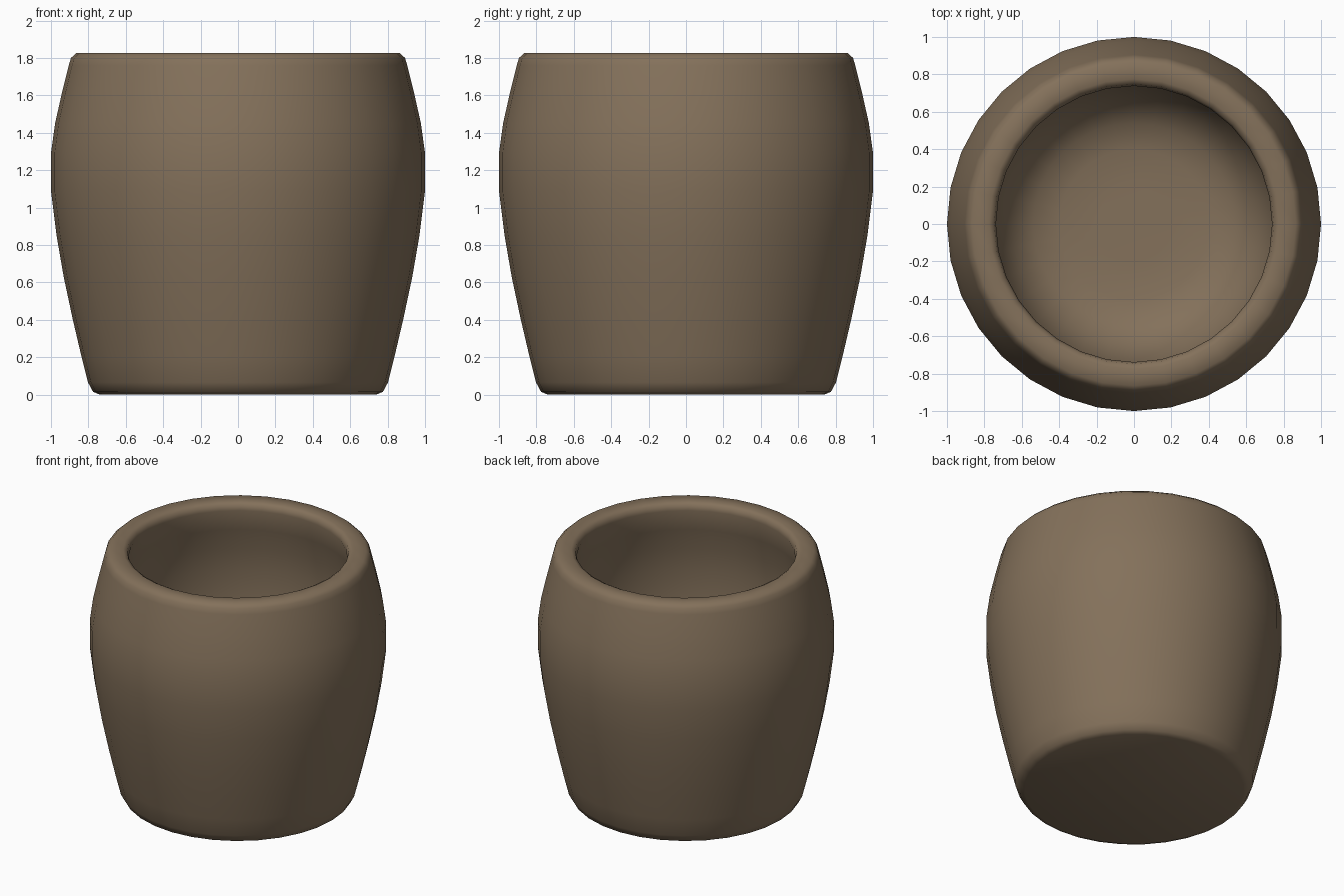
import bpy, bmesh, math

if "Cube" in bpy.data.objects:
    bpy.data.objects.remove(bpy.data.objects["Cube"])

SIDES = 32

clay = bpy.data.materials.new("brown clay")
clay.diffuse_color = (0.23, 0.165, 0.104, 1)
clay.use_nodes = True
clay.node_tree.nodes["Principled BSDF"].inputs["Base Color"].default_value = clay.diffuse_color

# (radius, height) from the base, up the outside, over the rim, down inside
profile = [
    (0.74, 0.0), (0.775, 0.015), (0.802, 0.065), (0.836, 0.20), (0.883, 0.40),
    (0.932, 0.63), (0.97, 0.85), (1.0, 1.09), (1.0, 1.29), (0.978, 1.45),
    (0.942, 1.61), (0.905, 1.76), (0.893, 1.80), (0.865, 1.825),
    # rounded lip
    (0.775, 1.825), (0.748, 1.81), (0.738, 1.77),
    # hollow that follows the bulge
    (0.78, 1.61), (0.815, 1.45), (0.835, 1.29), (0.835, 1.09), (0.81, 0.85),
    (0.775, 0.63), (0.725, 0.44), (0.65, 0.29), (0.54, 0.20), (0.40, 0.165),
    (0.20, 0.16),
]

# pot body: lathe the profile and cap base and inner floor
bm = bmesh.new()
rings = []
for r, z in profile:
    rings.append([bm.verts.new((r * math.cos(2 * math.pi * i / SIDES),
                                r * math.sin(2 * math.pi * i / SIDES), z))
                  for i in range(SIDES)])
for a, b in zip(rings, rings[1:]):
    for i in range(SIDES):
        j = (i + 1) % SIDES
        bm.faces.new((a[i], a[j], b[j], b[i]))
bm.faces.new(rings[0][::-1])
bm.faces.new(rings[-1])
bmesh.ops.recalc_face_normals(bm, faces=bm.faces)

mesh = bpy.data.meshes.new("pot_body")
bm.to_mesh(mesh)
bm.free()
mesh.materials.append(clay)
pot = bpy.data.objects.new("pot_body", mesh)
bpy.context.collection.objects.link(pot)

# smooth all over
bpy.context.view_layer.objects.active = pot
pot.select_set(True)
bpy.ops.object.shade_smooth_by_angle(angle=math.radians(75))
